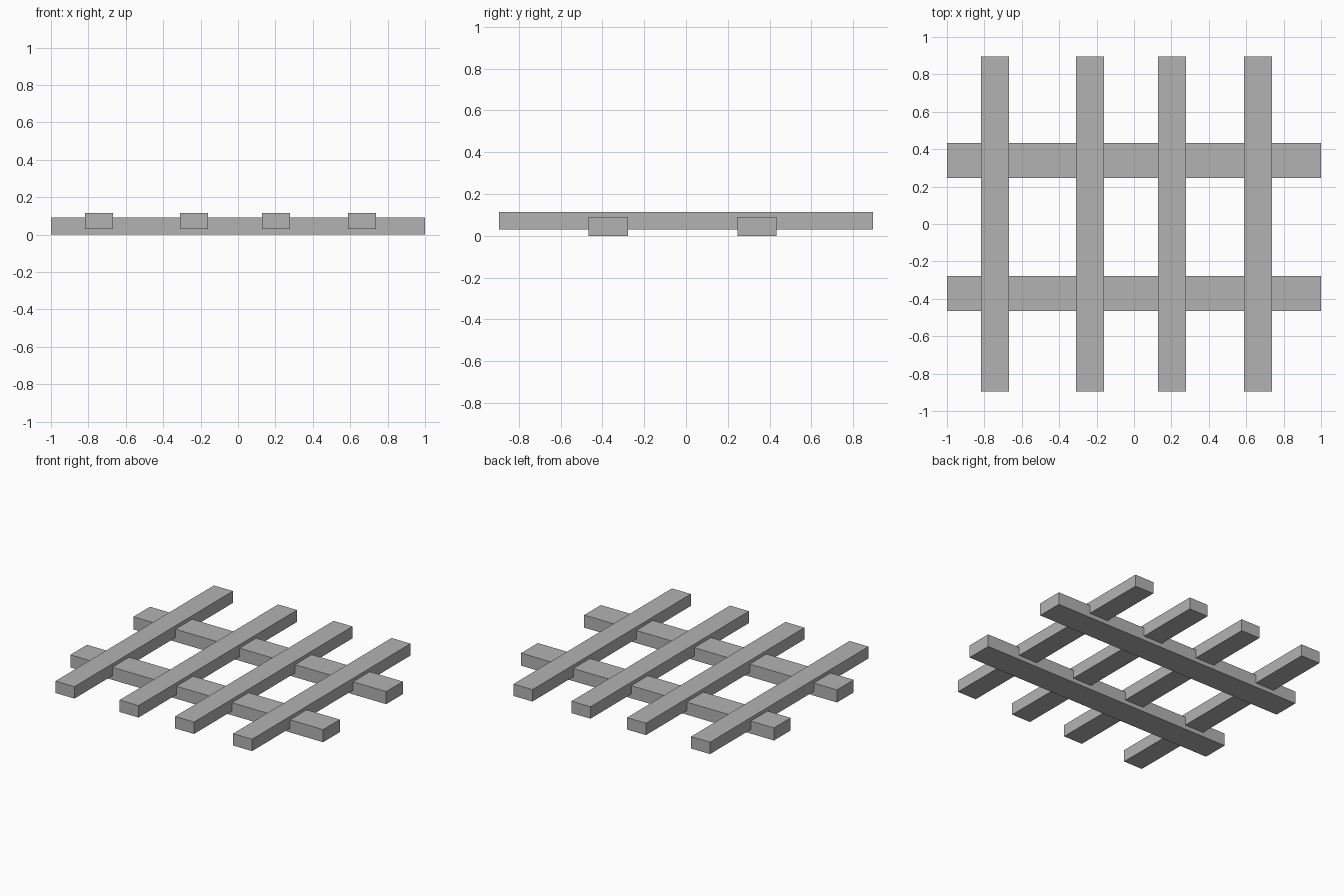
import bpy

cube = bpy.data.objects.get("Cube")
if cube:
    bpy.data.objects.remove(cube, do_unlink=True)

# Single plain grey
GREY = (0.45, 0.45, 0.45, 1.0)
grey = bpy.data.materials.new("plain_grey")
grey.use_nodes = True
grey.diffuse_color = GREY
for node in grey.node_tree.nodes:
    if node.type == "BSDF_PRINCIPLED":
        node.inputs["Base Color"].default_value = GREY


def beam(name, centre, size):
    """Square-edged timber with the given centre and full dimensions."""
    bpy.ops.mesh.primitive_cube_add(size=1, location=centre)
    obj = bpy.context.object
    obj.name = name
    obj.scale = size
    bpy.ops.object.transform_apply(location=False, rotation=False, scale=True)
    obj.data.materials.append(grey)
    return obj


# Two wide rails lying on the ground, running left to right
for side, y in (("front", -0.372), ("back", 0.34)):
    beam(f"{side}_rail", (0, y, 0.045), (2.0, 0.188, 0.09))

# Four unevenly spaced slats notched over the rails, running front to back
for i, x in enumerate((-0.742, -0.235, 0.204, 0.663), start=1):
    beam(f"cross_slat_{i}", (x, 0, 0.0725), (0.15, 1.79, 0.085))
